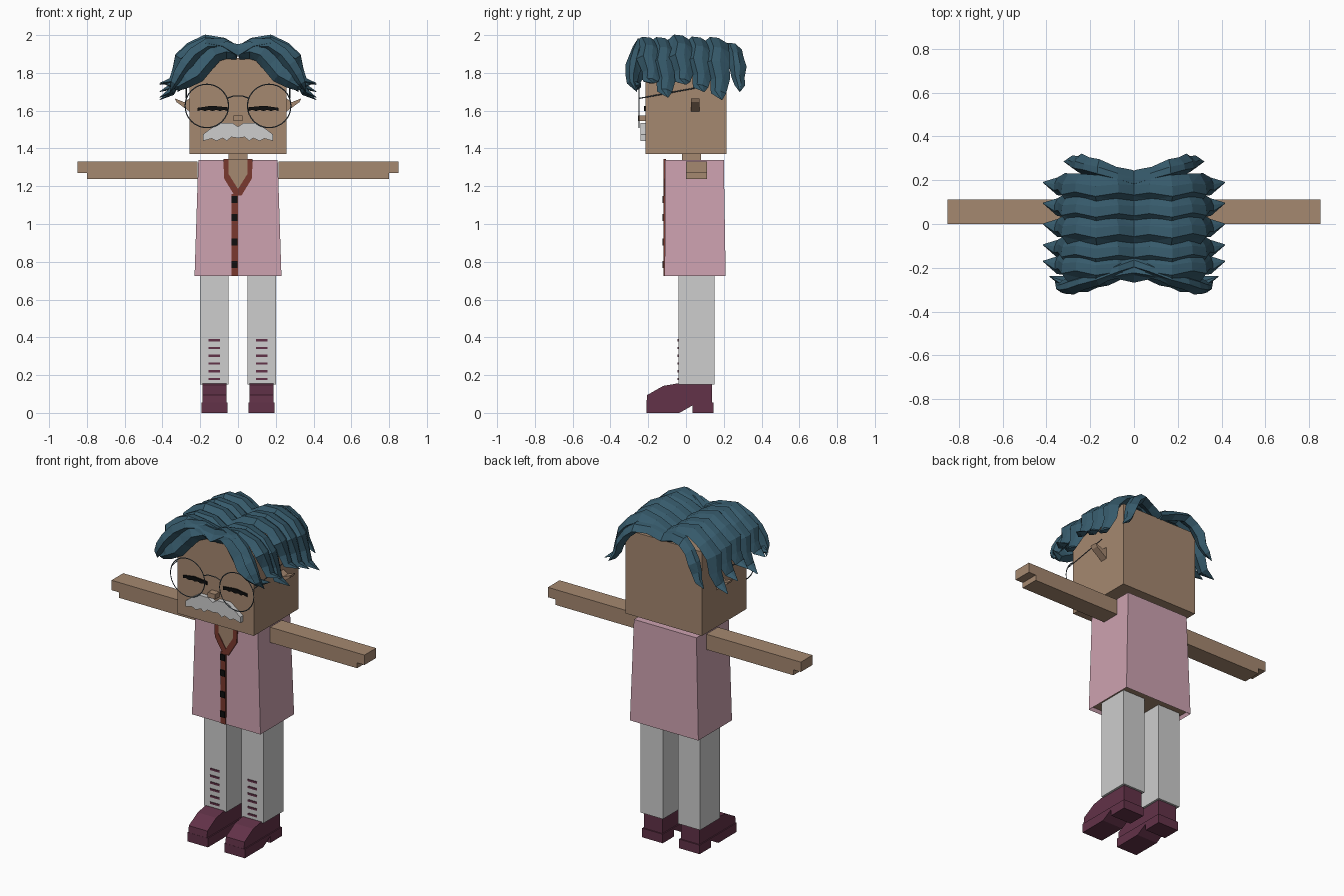
import bpy, bmesh, math
from mathutils import Vector

if "Cube" in bpy.data.objects:
    bpy.data.objects.remove(bpy.data.objects["Cube"], do_unlink=True)


def material(name, *rgb):
    lin = [(c / 255 / 12.92) if c < 11 else ((c / 255 + 0.055) / 1.055) ** 2.4 for c in rgb]
    m = bpy.data.materials.new(name)
    m.use_nodes = True
    m.diffuse_color = (*lin, 1)
    m.node_tree.nodes["Principled BSDF"].inputs["Base Color"].default_value = (*lin, 1)
    return m


skin = material("skin", 165, 136, 112)
pink = material("coat_pink", 205, 162, 176)
grey = material("light_grey", 205, 205, 205)
plum = material("shoe_plum", 98, 50, 72)
teal = material("hair_teal", 54, 90, 107)
rust = material("trim_rust", 122, 56, 46)
black = material("black", 14, 14, 14)
steel = material("wire_steel", 78, 92, 102)


def finish(name, bm, mat, mirror=False):
    bmesh.ops.recalc_face_normals(bm, faces=bm.faces)
    me = bpy.data.meshes.new(name)
    bm.to_mesh(me)
    bm.free()
    me.materials.append(mat)
    ob = bpy.data.objects.new(name, me)
    bpy.context.collection.objects.link(ob)
    if mirror:
        ob.modifiers.new("mirror", "MIRROR")
    return ob


def box(name, mat, x, y, z, mirror=False, top=None):
    """Box from ranges; top gives different (x, y) ranges for the upper face."""
    bm = bmesh.new()
    tx, ty = top or (x, y)
    rings = []
    for (ax, bx), (ay, by), h in ((x, y, z[0]), (tx, ty, z[1])):
        rings.append([bm.verts.new(p) for p in
                      ((ax, ay, h), (bx, ay, h), (bx, by, h), (ax, by, h))])
    bridge(bm, rings)
    return finish(name, bm, mat, mirror)


def bridge(bm, rings):
    n = len(rings[0])
    for a, b in zip(rings, rings[1:]):
        for i in range(n):
            j = (i + 1) % n
            bm.faces.new((a[i], a[j], b[j], b[i]))
    bm.faces.new(rings[0])
    bm.faces.new(rings[-1])


def prism(name, mat, profile, axis, lo, hi, mirror=False):
    """Profile extruded along x (profile is y, z) or along y (profile is x, z)."""
    bm = bmesh.new()
    rings = [[bm.verts.new((d, u, v) if axis == "x" else (u, d, v)) for u, v in profile]
             for d in (lo, hi)]
    bridge(bm, rings)
    return finish(name, bm, mat, mirror)


def wire(name, points, cyclic=False, mirror=False):
    """Thin square-section tube along a path."""
    cu = bpy.data.curves.new(name, "CURVE")
    cu.dimensions = "3D"
    cu.bevel_depth = 0.003
    cu.bevel_resolution = 0
    sp = cu.splines.new("POLY")
    sp.points.add(len(points) - 1)
    for p, co in zip(sp.points, points):
        p.co = (*co, 1)
    sp.use_cyclic_u = cyclic
    cu.materials.append(steel)
    ob = bpy.data.objects.new(name, cu)
    bpy.context.collection.objects.link(ob)
    if mirror:
        ob.modifiers.new("mirror", "MIRROR")


# Head, neck, ears and nose
box("head", skin, (-.257, .257), (-.215, .215), (1.37, 1.88))
box("neck", skin, (-.05, .05), (-.02, .08), (1.3, 1.38))
prism("ears", skin, [(.25, 1.67), (.285, 1.645), (.335, 1.665), (.325, 1.645), (.25, 1.59)],
      "y", .027, .072, True)
box("nose", skin, (-.025, .025), (-.255, -.21), (1.545, 1.575))

# Closed eyes with a ragged lower lash line
eye = [(.055, 1.618), (.14, 1.626), (.215, 1.615)]
eye += [(.215 - i * .02, 1.598 + .006 * (i % 2)) for i in range(9)]
prism("eyes", black, eye, "y", -.223, -.214, True)

# Moustache, one lobe mirrored
prism("moustache", grey,
      [(0, 1.515), (.03, 1.535), (.1, 1.535), (.145, 1.505), (.185, 1.475), (.185, 1.44),
       (.14, 1.452), (.115, 1.44), (.08, 1.455), (.06, 1.44), (.035, 1.46), (0, 1.455)],
      "y", -.242, -.21, True)

# Glasses
ring = [math.tau * i / 32 for i in range(32)]
wire("glasses_rims", [(.165 + .115 * math.cos(a), -.248, 1.625 + .115 * math.sin(a))
                      for a in ring], True, True)
wire("glasses_bridge", [(-.06, -.248, 1.665), (-.025, -.248, 1.677),
                        (.025, -.248, 1.677), (.06, -.248, 1.665)])
wire("glasses_temples", [(.274, -.248, 1.665), (.274, .05, 1.72)], mirror=True)

# Coat with a recessed underside
coat = box("coat", pink, (-.23, .23), (-.113, .21), (.725, 1.34),
           top=((-.21, .21), (-.11, .2)))
coat.data.materials.append(skin)
bm = bmesh.new()
bm.from_mesh(coat.data)
under = min(bm.faces, key=lambda f: f.calc_center_median().z)
bmesh.ops.inset_region(bm, faces=[under], thickness=.012)
bmesh.ops.translate(bm, verts=under.verts, vec=(0, 0, .02))
under.material_index = 1
bm.to_mesh(coat.data)
bm.free()

# Neckline, trim and buttons
prism("chest", skin, [(-.055, 1.345), (.055, 1.345), (.05, 1.26), (0, 1.17), (-.05, 1.26)],
      "y", -.114, -.106)
prism("collar", rust, [(.05, 1.345), (.078, 1.345), (.073, 1.24), (.018, 1.15), (0, 1.15),
                       (0, 1.185), (.05, 1.265)], "y", -.118, -.106, True)
box("coat_trim", rust, (-.035, 0), (-.118, -.106), (.725, 1.16))
for z in (1.13, 1.035, .905, .785):
    box("button", black, (-.034, -.002), (-.125, -.11), (z - .018, z + .018))

# Arms with a stepped hand
prism("arms", skin, [(.215, 1.33), (.85, 1.33), (.85, 1.27), (.8, 1.27), (.8, 1.237),
                     (.215, 1.237)], "y", 0, .112, True)

# Trousers with stripes on the shins
box("trousers", grey, (.05, .2), (-.04, .15), (.15, .76), True)
for i in range(6):
    z = .18 + i * .041
    box("shin_stripe", plum, (.095, .157), (-.044, -.036), (z - .006, z + .006), True)

# Shoes with a sole and heel
prism("shoes", plum, [(-.21, .045), (-.205, .095), (-.12, .143), (-.05, .155), (.138, .152),
                      (.138, .045)], "x", .062, .187, True)
prism("soles", plum, [(-.21, 0), (-.21, .055), (.145, .055), (.145, 0), (.035, 0),
                      (.035, .04), (-.035, 0)], "x", .055, .193, True)


def lock(name, path, width, thick):
    """Faceted tapering lock of hair along (x, y, z) points."""
    bm = bmesh.new()
    rings = []
    pts = [Vector(p) for p in path]
    last = len(pts) - 1
    for i, p in enumerate(pts):
        t = pts[min(i + 1, last)] - pts[max(i - 1, 0)]
        n = Vector((-t.z, 0, t.x)).normalized()
        k = (1, 1, 1, 1, 1, .9, .6, .04)[i]
        w = width * k * (1 + .08 * (-1) ** i)
        section = ((-.5, -.1), (-.22, .9), (.12, .75), (.5, -.2), (0, -.8))
        rings.append([bm.verts.new(p + Vector((0, u * w, 0)) + n * v * thick * k)
                      for u, v in section])
    bridge(bm, rings)
    bmesh.ops.triangulate(bm, faces=bm.faces)
    finish(name, bm, teal, True)


# Crown locks fall from the centre parting over each side
crown = [(0, 1.9), (.08, 1.948), (.17, 1.962), (.25, 1.92), (.305, 1.865),
         (.322, 1.785), (.352, 1.725), (.415, 1.7)]
sway = (0, .008, -.004, .012, .004, .02, .012, .03)
for y, rise, drop in ((-.2, -.005, .05), (-.125, 0, -.03), (-.03, .008, .03),
                      (.065, 0, 0), (.16, .002, -.045)):
    path = [(x, y + s, z + rise + drop * (i / 7) ** 2)
            for i, ((x, z), s) in enumerate(zip(crown, sway))]
    lock("crown_lock", path, .125, .034)

# Front fringe sweeps out over the forehead
lock("fringe_lock", [(0, -.2, 1.9), (.06, -.215, 1.918), (.12, -.235, 1.9),
                     (.17, -.25, 1.845), (.215, -.265, 1.79), (.27, -.275, 1.76),
                     (.32, -.265, 1.73), (.385, -.24, 1.74)], .085, .055)
lock("fringe_upper_lock", [(0, -.17, 1.905), (.08, -.2, 1.945), (.16, -.235, 1.945),
                           (.23, -.26, 1.9), (.275, -.275, 1.845), (.31, -.285, 1.79),
                           (.335, -.285, 1.745), (.36, -.26, 1.7)], .085, .042)

# Back locks hang at the rear corners
lock("back_lock", [(0, .2, 1.895), (.08, .222, 1.925), (.16, .25, 1.93), (.21, .265, 1.89),
                   (.245, .275, 1.835), (.262, .275, 1.78), (.285, .285, 1.735),
                   (.32, .285, 1.7)], .085, .034)
